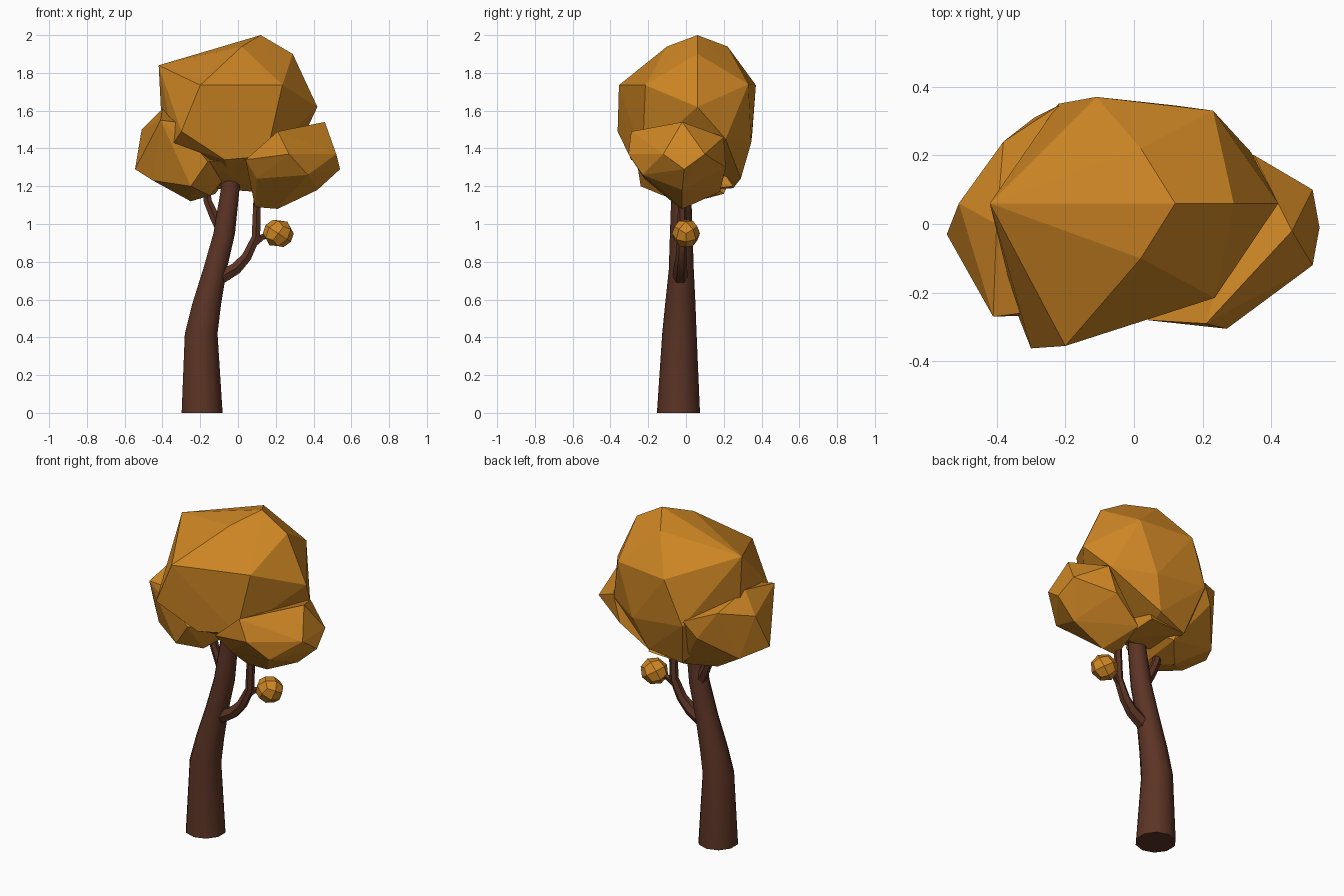
import bpy, bmesh, math
from mathutils import Vector, Matrix


def material(name, rgb):
    m = bpy.data.materials.new(name)
    m.diffuse_color = (*rgb, 1)
    return m


BARK = material("dark brown bark", (0.105, 0.034, 0.018))
LEAF = material("autumn orange leaves", (0.62, 0.24, 0.018))


def finish(name, bm, mat, smooth=False):
    bmesh.ops.recalc_face_normals(bm, faces=bm.faces[:])
    me = bpy.data.meshes.new(name)
    bm.to_mesh(me)
    bm.free()
    me.materials.append(mat)
    ob = bpy.data.objects.new(name, me)
    bpy.context.collection.objects.link(ob)
    if smooth:
        bpy.ops.object.select_all(action='DESELECT')
        ob.select_set(True)
        bpy.context.view_layer.objects.active = ob
        bpy.ops.object.shade_smooth_by_angle(angle=math.radians(38))
    return ob


def tube(name, path, sides, level=False):
    """Tapered tube along (x, y, z, radius); level keeps the rings horizontal."""
    bm = bmesh.new()
    rings = []
    pts = [Vector(p[:3]) for p in path]
    for i, p in enumerate(path):
        t = Vector((0, 0, 1)) if level else (pts[min(i + 1, len(pts) - 1)] - pts[max(i - 1, 0)]).normalized()
        v = Vector((0, 1, 0))
        u = v.cross(t).normalized()
        v = t.cross(u)
        ring = []
        for k in range(sides):
            a = math.tau * (k + 0.5) / sides
            ring.append(bm.verts.new(pts[i] + p[3] * (u * math.cos(a) + v * math.sin(a))))
        rings.append(ring)
    for a, b in zip(rings, rings[1:]):
        for k in range(sides):
            n = (k + 1) % sides
            bm.faces.new((a[k], a[n], b[n], b[k]))
    bm.faces.new(rings[0])
    return finish(name, bm, BARK, True)


def clump(name, points):
    """Faceted leaf mass: convex hull around a few corner points."""
    bm = bmesh.new()
    for p in points:
        bm.verts.new(p)
    bmesh.ops.convex_hull(bm, input=bm.verts[:])
    loose = [v for v in bm.verts if not v.link_faces]
    bmesh.ops.delete(bm, geom=loose, context='VERTS')
    return finish(name, bm, LEAF)


# Trunk and branches
tube("trunk", [(-0.19, -0.04, 0, 0.114), (-0.195, -0.035, 0.42, 0.091),
               (-0.165, -0.03, 0.58, 0.08), (-0.122, -0.025, 0.76, 0.066),
               (-0.073, -0.025, 0.95, 0.06), (-0.042, -0.025, 1.18, 0.052),
               (-0.04, -0.02, 1.32, 0.046)], 10, True)
tube("right_branch", [(-0.09, -0.03, 0.72, 0.042), (-0.01, -0.03, 0.765, 0.036),
                      (0.045, -0.025, 0.825, 0.03), (0.095, -0.02, 0.93, 0.026),
                      (0.103, -0.02, 1.2, 0.021)], 6)
tube("left_branch", [(-0.08, -0.01, 0.95, 0.032), (-0.125, 0.0, 1.04, 0.029),
                     (-0.16, 0.0, 1.12, 0.025), (-0.175, 0.0, 1.22, 0.021)], 6)
tube("twig", [(0.085, -0.02, 0.895, 0.02), (0.13, -0.01, 0.93, 0.017),
              (0.17, 0, 0.94, 0.015)], 5)

# Small leaf ball on the twig: rounded cube, one corner pointing outward
bm = bmesh.new()
bmesh.ops.create_cube(bm, size=1)
bmesh.ops.subdivide_edges(bm, edges=bm.edges[:], cuts=1, use_grid_fill=True)
turn = Matrix.Rotation(math.atan(0.707), 4, 'Y') @ Matrix.Rotation(math.radians(-45), 4, 'Z')
for v in bm.verts:
    d = turn @ v.co.normalized()
    v.co = Vector((d.x * 0.082, d.y * 0.074, d.z * 0.077)) + Vector((0.213, 0, 0.95))
finish("leaf_ball", bm, LEAF)

# Main crown
clump("main_crown", [
    (-0.42, 0.06, 1.84), (0.02, -0.10, 1.94), (0.12, 0.06, 2.0), (0.02, 0.22, 1.94),
    (0.29, 0.06, 1.90), (0.42, 0.06, 1.62), (0.235, -0.215, 1.735), (-0.20, -0.355, 1.735),
    (-0.11, 0.37, 1.735), (0.23, 0.33, 1.74), (-0.30, -0.362, 1.49), (-0.34, -0.26, 1.43),
    (-0.07, -0.29, 1.34), (0.15, -0.23, 1.36), (-0.40, 0.06, 1.45), (-0.22, 0.35, 1.47),
    (0.12, 0.345, 1.43), (0.34, 0.21, 1.45), (0.05, 0.29, 1.24), (-0.15, 0.25, 1.19),
    (-0.02, 0.05, 1.20)])

# Side lobes
clump("left_lobe", [
    (-0.40, 0.0, 1.61), (-0.51, 0.06, 1.50), (-0.545, -0.03, 1.29), (-0.45, -0.12, 1.23),
    (-0.41, -0.27, 1.55), (-0.33, -0.26, 1.54), (-0.38, 0.24, 1.55), (-0.29, 0.31, 1.40),
    (-0.25, 0.05, 1.12), (-0.25, -0.24, 1.20), (-0.15, -0.12, 1.15), (-0.12, 0.20, 1.16),
    (-0.02, 0.0, 1.30), (-0.16, -0.26, 1.33), (-0.45, 0.13, 1.25), (-0.22, 0.345, 1.50)])
clump("right_lobe", [
    (0.46, -0.02, 1.54), (0.54, -0.01, 1.29), (0.52, -0.12, 1.37), (0.52, 0.10, 1.37),
    (0.42, -0.02, 1.18), (0.21, -0.02, 1.08), (0.09, -0.04, 1.09), (0.27, -0.305, 1.37),
    (0.37, -0.23, 1.26), (0.21, -0.29, 1.49), (0.10, -0.22, 1.24), (0.04, -0.28, 1.34),
    (0.35, 0.20, 1.46), (0.30, 0.21, 1.30), (0.12, 0.18, 1.17)])

# Low centre clump behind the trunk top
clump("lower_clump", [
    (-0.17, -0.24, 1.33), (0.14, -0.24, 1.34), (-0.16, 0.0, 1.19), (0.10, 0.02, 1.17),
    (-0.15, 0.25, 1.19), (0.08, 0.25, 1.20), (0.0, 0.1, 1.42)])
